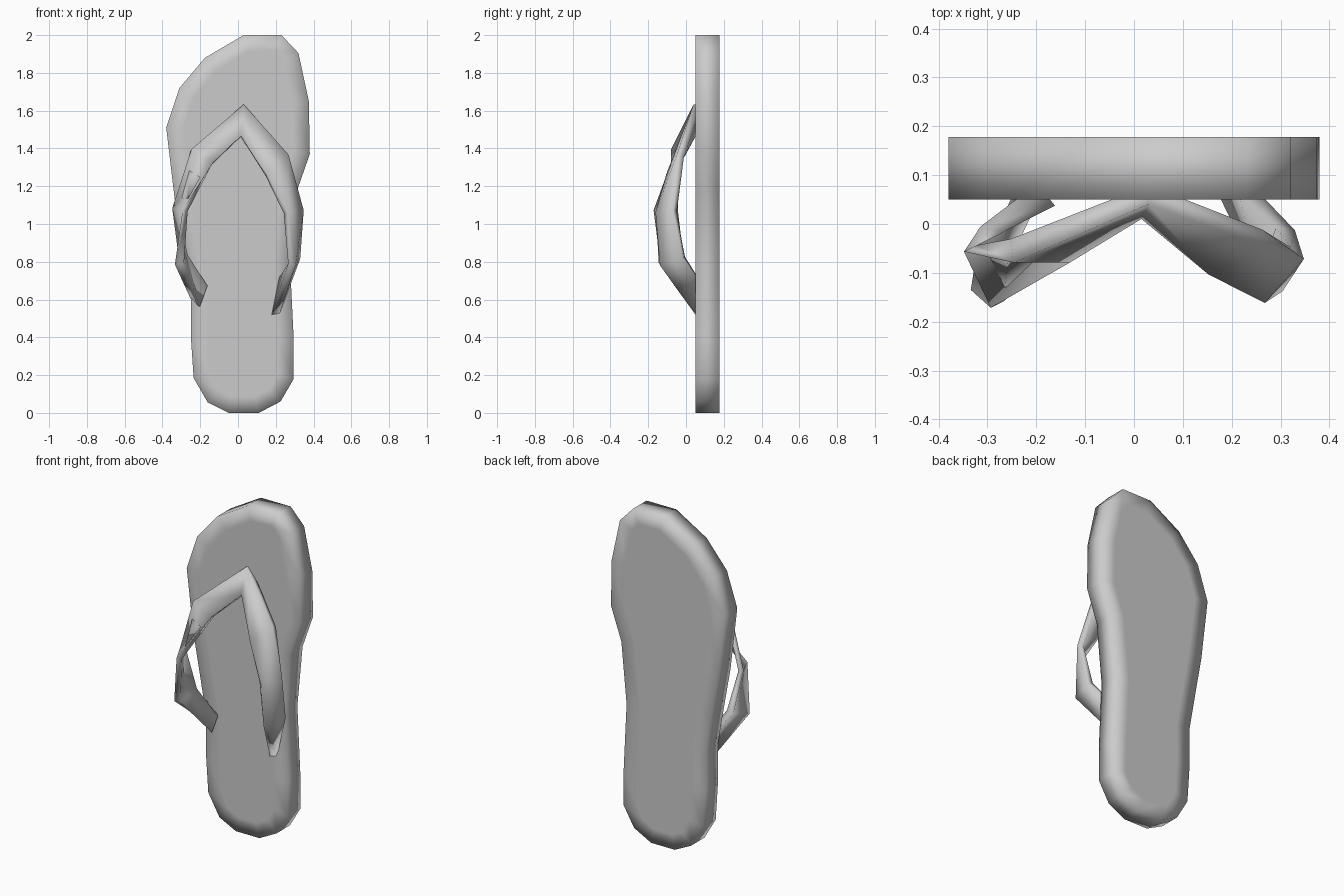
import bpy, bmesh
from mathutils import Vector

if "Cube" in bpy.data.objects:
    bpy.data.objects.remove(bpy.data.objects["Cube"])


def finish(bm, name):
    bmesh.ops.recalc_face_normals(bm, faces=bm.faces)
    for f in bm.faces:
        f.smooth = True
    mesh = bpy.data.meshes.new(name)
    bm.to_mesh(mesh)
    bm.free()
    ob = bpy.data.objects.new(name, mesh)
    bpy.context.collection.objects.link(ob)
    return ob


# sole: foot outline (x, z) extruded through its thickness
outline = [(0.03, 2.0), (0.23, 2.0), (0.32, 1.905), (0.375, 1.65), (0.38, 1.37),
           (0.31, 1.17), (0.275, 0.8), (0.295, 0.39), (0.295, 0.18), (0.225, 0.06),
           (0.11, 0.0), (-0.05, 0.0), (-0.16, 0.055), (-0.235, 0.185), (-0.25, 0.41),
           (-0.25, 0.65), (-0.29, 0.88), (-0.335, 1.13), (-0.38, 1.51),
           (-0.31, 1.72), (-0.175, 1.88)]
bm = bmesh.new()
front = bm.faces.new([bm.verts.new((x, 0.05, z)) for x, z in outline])
back = bm.faces.new([bm.verts.new((x, 0.178, z)) for x, z in outline])
fv, bv = list(front.verts), list(back.verts)
for i in range(len(fv)):
    j = (i + 1) % len(fv)
    bm.faces.new((fv[i], fv[j], bv[j], bv[i]))
bmesh.ops.recalc_face_normals(bm, faces=bm.faces)
# inner ring gives the broad faces a flat centre and soft rim shading
bmesh.ops.inset_individual(bm, faces=[front, back], thickness=0.09)
finish(bm, "sole")

# strap: flat band lofted from left anchor over the toe post to right anchor
# each section: one edge, the opposite edge, thickness
sections = [
    ((-0.18, 0.06, 0.68), (-0.22, 0.06, 0.57), 0.06),
    ((-0.29, -0.01, 0.83), (-0.31, -0.14, 0.79), 0.05),
    ((-0.335, -0.05, 1.08), (-0.28, -0.165, 1.07), 0.03),
    ((-0.25, -0.055, 1.39), (-0.135, -0.055, 1.32), 0.05),
    ((0.03, 0.06, 1.63), (0.015, 0.03, 1.465), 0.04),
    ((0.265, -0.03, 1.36), (0.15, -0.085, 1.26), 0.04),
    ((0.335, -0.06, 1.07), (0.255, -0.15, 1.06), 0.035),
    ((0.31, -0.01, 0.82), (0.285, -0.135, 0.785), 0.04),
    ((0.235, 0.06, 0.71), (0.195, 0.06, 0.51), 0.04),
]
centres = [(Vector(a) + Vector(b)) / 2 for a, b, t in sections]
last = len(sections) - 1
bm = bmesh.new()
rings = []
for i, (a, b, t) in enumerate(sections):
    a, b = Vector(a), Vector(b)
    tangent = centres[min(i + 1, last)] - centres[max(i - 1, 0)]
    n = (b - a).cross(tangent).normalized() * t / 2
    rings.append([bm.verts.new(p) for p in (a + n, b + n, b - n, a - n)])
for r, s in zip(rings, rings[1:]):
    for k in range(4):
        m = (k + 1) % 4
        bm.faces.new((r[k], r[m], s[m], s[k]))
bm.faces.new(rings[0])
bm.faces.new(rings[-1])
finish(bm, "strap")
